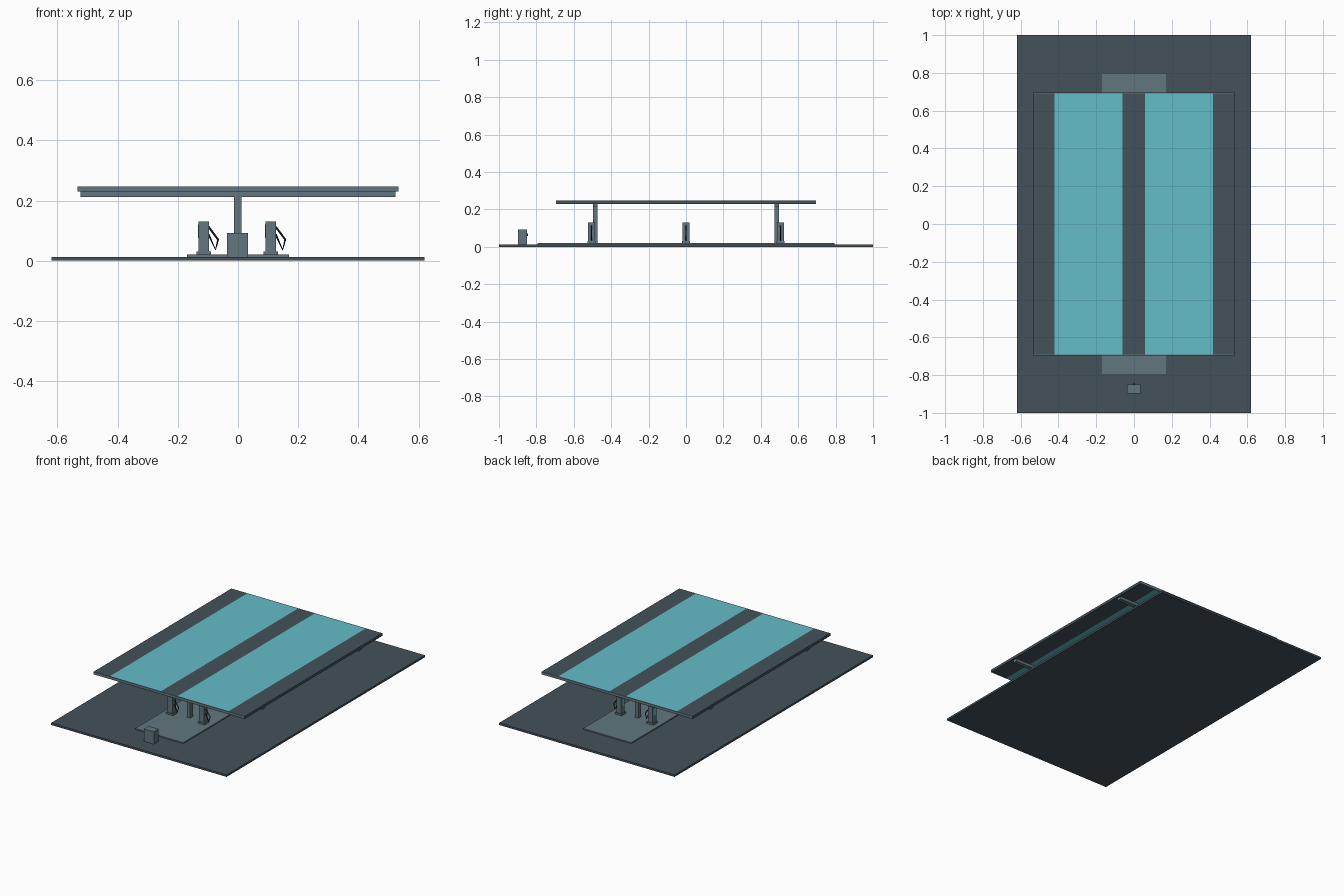
import bpy
from mathutils import Vector

cube = bpy.data.objects.get("Cube")
if cube:
    bpy.data.objects.remove(cube, do_unlink=True)


def material(name, hex_code):
    rgb = [int(hex_code[i:i + 2], 16) / 255 for i in (0, 2, 4)]
    linear = [c / 12.92 if c < 0.04 else ((c + 0.055) / 1.055) ** 2.4 for c in rgb]
    mat = bpy.data.materials.new(name)
    mat.use_nodes = True
    mat.diffuse_color = (*linear, 1)
    mat.node_tree.nodes["Principled BSDF"].inputs["Base Color"].default_value = (*linear, 1)
    return mat


asphalt = material("dark slate", "43525a")
metal = material("blue grey", "62767f")
glass = material("teal glass", "64bdc9")
rubber = material("black rubber", "23282a")


def box(name, x, y, z, mat):
    """Box spanning the given (low, high) ranges."""
    low, high = Vector((x[0], y[0], z[0])), Vector((x[1], y[1], z[1]))
    bpy.ops.mesh.primitive_cube_add(size=1, location=(low + high) / 2)
    obj = bpy.context.object
    obj.name = name
    obj.scale = high - low
    bpy.ops.object.transform_apply(location=False, rotation=False, scale=True)
    obj.data.materials.append(mat)
    return obj


def around(centre, half):
    return centre - half, centre + half


def hose(name, points):
    curve = bpy.data.curves.new(name, "CURVE")
    curve.dimensions = "3D"
    curve.bevel_depth = 0.0035
    curve.bevel_resolution = 0
    curve.use_fill_caps = True
    spline = curve.splines.new("POLY")
    spline.points.add(len(points) - 1)
    for point, co in zip(spline.points, points):
        point.co = (*co, 1)
    curve.materials.append(rubber)
    obj = bpy.data.objects.new(name, curve)
    bpy.context.collection.objects.link(obj)


# Ground and raised island
box("forecourt", (-0.62, 0.62), (-1, 1), (0, 0.013), asphalt)
box("island", (-0.17, 0.17), (-0.795, 0.795), (0.013, 0.02), metal)

# Canopy: dark strips alternating with glass panels
roof_z, roof_y = (0.23, 0.247), (-0.69, 0.69)
strips = [("left_strip", 0.417, 0.533, asphalt), ("left_glass", 0.057, 0.417, glass),
          ("middle_strip", -0.06, 0.057, asphalt), ("right_glass", -0.42, -0.06, glass),
          ("right_strip", -0.533, -0.42, asphalt)]
for name, x0, x1, mat in strips:
    box("canopy_" + name, (x0, x1), roof_y, roof_z, mat)
for end, y in (("front", (-0.695, -0.69)), ("back", (0.69, 0.695))):
    box(end + "_fascia", (-0.533, 0.533), y, roof_z, metal)

# Columns with cross beams
for end, y in (("front", -0.485), ("back", 0.485)):
    box(end + "_column", around(-0.001, 0.012), around(y, 0.013), (0.02, 0.23), metal)
    box(end + "_beam", (-0.523, 0.523), around(y, 0.013), (0.212, 0.23), metal)

# Pumps: screen on one side, hose on the other
for side, x in (("right", -0.114), ("left", 0.109)):
    for row, y in (("front", -0.505), ("middle", 0), ("back", 0.505)):
        tag = f"{row}_{side}_pump"
        box(tag + "_base", around(x, 0.024), around(y, 0.022), (0.02, 0.031), metal)
        box(tag, around(x, 0.017), around(y, 0.018), (0.031, 0.131), metal)
        box(tag + "_screen", (x - 0.019, x - 0.017), around(y, 0.012), (0.075, 0.12), glass)
        hose(tag + "_hose", [(x + 0.016, y, 0.113), (x + 0.048, y, 0.07),
                             (x + 0.039, y, 0.037), (x + 0.016, y, 0.088)])

# Service box with a small nozzle on its inner face
box("service_box", (-0.036, 0.034), (-0.898, -0.85), (0.013, 0.092), metal)
box("service_nozzle", around(0, 0.006), (-0.85, -0.844), (0.058, 0.07), rubber)
